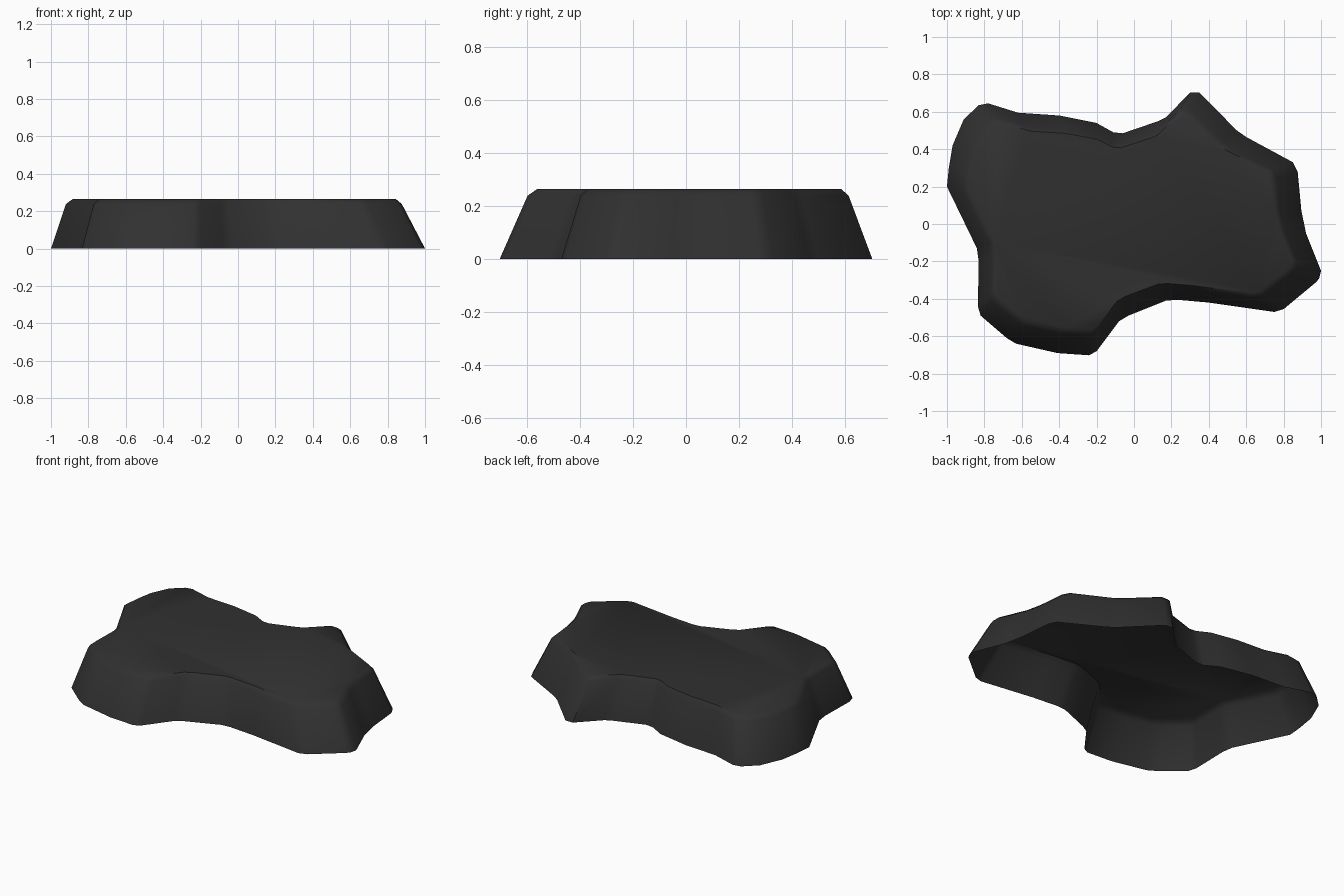
import bpy, bmesh, math

if "Cube" in bpy.data.objects:
    bpy.data.objects.remove(bpy.data.objects["Cube"])

# Ground outline of the rock slab, counter-clockwise from above
OUTLINE = [
    (-1, .20), (-.84, -.13), (-.83, -.20), (-.835, -.44), (-.82, -.49),
    (-.68, -.61), (-.63, -.64), (-.41, -.69), (-.24, -.702), (-.20, -.68),
    (-.08, -.52), (-.03, -.49), (.17, -.41), (.23, -.405), (.40, -.42),
    (.75, -.47), (.80, -.455), (.975, -.31), (.99, -.29), (1, -.25),
    (.92, -.05), (.895, .07), (.875, .28), (.85, .33), (.60, .465),
    (.55, .50), (.35, .702), (.30, .702), (.17, .57), (.13, .55),
    (-.06, .485), (-.11, .49), (-.20, .54), (-.40, .58), (-.62, .595),
    (-.78, .645), (-.83, .635), (-.91, .56), (-.97, .42), (-.99, .30)]

# Levels: height, x scale, x shift, y scale, y shift (sloped wall, then bevel)
LEVELS = [(0, 1, 0, 1, 0),
          (.238, .898, -.022, .862, .008),
          (.264, .865, -.02, .815, .012)]

bm = bmesh.new()
rings = [[bm.verts.new((x * sx + dx, y * sy + dy, z)) for x, y in OUTLINE]
         for z, sx, dx, sy, dy in LEVELS]

# Walls and bevel; the underside stays open
n = len(OUTLINE)
for lo, hi in zip(rings, rings[1:]):
    for i in range(n):
        j = (i + 1) % n
        bm.faces.new((lo[i], lo[j], hi[j], hi[i]))
bm.faces.new(rings[-1])  # flat top

mesh = bpy.data.meshes.new("rock_slab")
bm.to_mesh(mesh)
bm.free()
slab = bpy.data.objects.new("rock_slab", mesh)
bpy.context.collection.objects.link(slab)

stone = bpy.data.materials.new("dark_stone")
stone.diffuse_color = (.03, .03, .03, 1)
stone.use_nodes = True
stone.node_tree.nodes["Principled BSDF"].inputs["Base Color"].default_value = stone.diffuse_color
mesh.materials.append(stone)

bpy.context.view_layer.objects.active = slab
slab.select_set(True)
bpy.ops.object.shade_smooth_by_angle(angle=math.radians(45))
